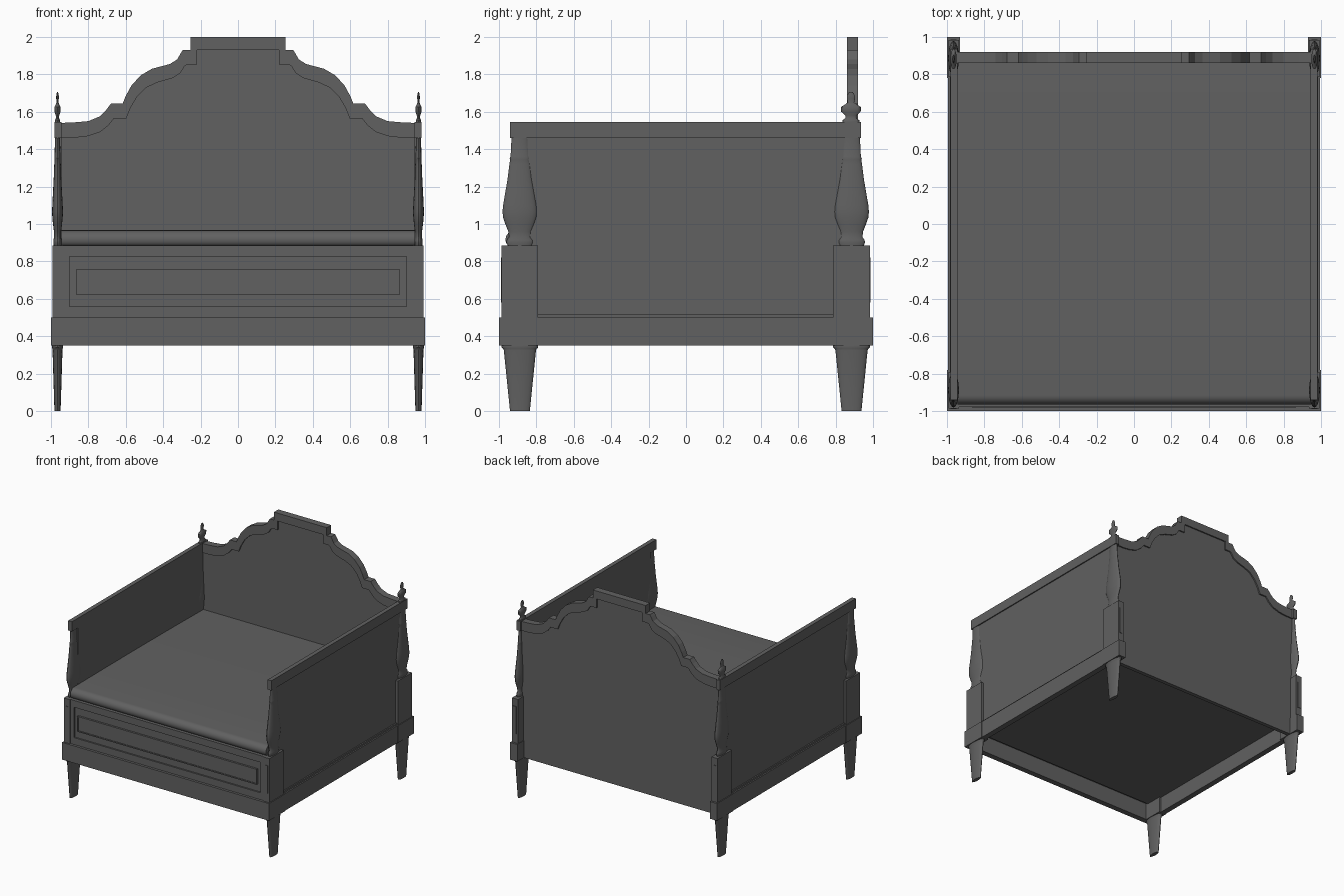
import bpy, bmesh, math

if "Cube" in bpy.data.objects:
    bpy.data.objects.remove(bpy.data.objects["Cube"])

mat = bpy.data.materials.new("dark grey")
mat.diffuse_color = (0.12, 0.12, 0.12, 1)
mat.use_nodes = True
mat.node_tree.nodes["Principled BSDF"].inputs["Base Color"].default_value = mat.diffuse_color


def finish(name, bm, smooth=False):
    bmesh.ops.recalc_face_normals(bm, faces=bm.faces)
    me = bpy.data.meshes.new(name)
    bm.to_mesh(me)
    bm.free()
    me.materials.append(mat)
    ob = bpy.data.objects.new(name, me)
    bpy.context.collection.objects.link(ob)
    if smooth:
        bpy.ops.object.select_all(action='DESELECT')
        ob.select_set(True)
        bpy.context.view_layer.objects.active = ob
        bpy.ops.object.shade_smooth_by_angle(angle=math.radians(35))
    return ob


def box(name, x0, x1, y0, y1, z0, z1):
    bm = bmesh.new()
    bmesh.ops.create_cube(bm, size=1)
    for v in bm.verts:
        v.co = ((x0 + x1) / 2 + v.co.x * (x1 - x0),
                (y0 + y1) / 2 + v.co.y * (y1 - y0),
                (z0 + z1) / 2 + v.co.z * (z1 - z0))
    return finish(name, bm)


def prism(name, pts, axis, a, b, smooth=False):
    """Extrude a closed profile along x (pts = y,z) or y (pts = x,z)."""
    bm = bmesh.new()
    place = (lambda p, t: (t, p[0], p[1])) if axis == 'x' else (lambda p, t: (p[0], t, p[1]))
    ra = [bm.verts.new(place(p, a)) for p in pts]
    rb = [bm.verts.new(place(p, b)) for p in pts]
    bm.faces.new(ra)
    bm.faces.new(rb)
    for i in range(len(pts)):
        j = (i + 1) % len(pts)
        bm.faces.new((ra[i], ra[j], rb[j], rb[i]))
    return finish(name, bm, smooth)


def lathe(name, profile, x, y, n=24, flat=0.31):
    """Turned part, (radius, z) profile, flattened across the bed."""
    bm = bmesh.new()
    rings = []
    for r, z in profile:
        rings.append([bm.verts.new((x + flat * r * math.cos(2 * math.pi * k / n),
                                    y + r * math.sin(2 * math.pi * k / n), z)) for k in range(n)])
    for a, b in zip(rings, rings[1:]):
        for k in range(n):
            j = (k + 1) % n
            bm.faces.new((a[k], a[j], b[j], b[k]))
    bm.faces.new(rings[0])
    bm.faces.new(rings[-1])
    return finish(name, bm, True)


def frame(name, x, z0, z1, bx, bz, y0, y1):
    """Rectangular frame in the front plane: two stiles and two rails."""
    box(name + "_top", -x, x, y0, y1, z1 - bz, z1)
    box(name + "_bottom", -x, x, y0, y1, z0, z0 + bz)
    for s, w in ((-1, "left"), (1, "right")):
        a, b = sorted((s * x, s * (x - bx)))
        box(name + "_" + w, a, b, y0, y1, z0 + bz, z1 - bz)


LEG = [(0.053, 0), (0.086, 0.325), (0.09, 0.333), (0.098, 0.34), (0.098, 0.35)]
POST = [(0.065, 0.885), (0.072, 0.90), (0.07, 0.915), (0.058, 0.93), (0.062, 0.96),
        (0.078, 1.0), (0.09, 1.035), (0.093, 1.065), (0.09, 1.1), (0.078, 1.17),
        (0.066, 1.24), (0.056, 1.32), (0.052, 1.345), (0.055, 1.352), (0.05, 1.36), (0.045, 1.46)]
FINIAL = [(0.045, 1.545), (0.045, 1.555), (0.03, 1.565), (0.03, 1.58), (0.052, 1.6),
          (0.054, 1.625), (0.03, 1.64), (0.017, 1.65), (0.022, 1.67), (0.022, 1.685), (0.01, 1.705)]

# Corner posts with legs, blocks and finials
for s, side in ((-1, "left"), (1, "right")):
    def xbox(name, a, b, *yz):
        lo, hi = sorted((s * a, s * b))
        box(side + "_" + name, lo, hi, *yz)

    cx = s * 0.965
    for cy, end in ((-0.888, "front"), (0.885, "back")):
        e = 1 if cy > 0 else -1
        lathe(f"{side}_{end}_leg", LEG, cx, cy)
        lathe(f"{side}_{end}_post", POST, cx, cy)
        xbox(end + "_post_block", 0.935, 0.993, cy - 0.098, cy + 0.098, 0.5, 0.885)
        xbox(end + "_rail_block", 0.93, 1.0, min(e * 0.78, e), max(e * 0.78, e), 0.35, 0.5)
        # slim raised plates on the outer end of the block
        yo = cy + e * 0.098
        xbox(end + "_post_plate", 0.95, 0.98, yo - 0.004, yo + 0.004, 0.58, 0.82)
    lathe(side + "_finial", FINIAL, cx, 0.882)
    # Side panel with rails and bottom moulding
    xbox("side_panel", 0.945, 0.972, -0.86, 0.87, 0.5, 1.46)
    xbox("top_rail", 0.945, 0.982, -0.94, 0.935, 1.46, 1.545)
    xbox("bottom_rail", 0.945, 0.995, -0.79, 0.79, 0.35, 0.5)
    xbox("rail_moulding", 0.965, 0.983, -0.79, 0.79, 0.5, 0.515)

# Front rail and panelled front
box("front_rail", -0.94, 0.94, -1.0, -0.95, 0.35, 0.5)
box("front_panel", -0.94, 0.94, -0.965, -0.93, 0.5, 0.885)
frame("front_frame", 0.94, 0.5, 0.885, 0.04, 0.06, -0.978, -0.96)
frame("front_raised_border", 0.867, 0.622, 0.757, 0.01, 0.01, -0.982, -0.96)
box("front_raised_panel", -0.857, 0.857, -0.977, -0.96, 0.632, 0.747)

# Mattress with rounded front and gently uneven top
arc = [(-0.915 - 0.05 * math.sin(t * math.pi / 12), 0.917 + 0.048 * math.cos(t * math.pi / 12))
       for t in range(0, 13)]
prism("mattress", [(-0.93, 0.49), (0.875, 0.49), (0.875, 0.96), (0.5, 0.965), (0, 0.968), (-0.5, 0.968)]
      + arc[:9] + [(-0.95, 0.885), (-0.93, 0.88)], 'x', -0.945, 0.945, True)

# Headboard outline, left half; mirrored to the right
OUT = [(-0.96, 1.54), (-0.88, 1.543), (-0.8, 1.55), (-0.74, 1.575), (-0.705, 1.61), (-0.68, 1.643),
       (-0.617, 1.643), (-0.6, 1.685), (-0.57, 1.74), (-0.52, 1.795), (-0.46, 1.83), (-0.365, 1.855),
       (-0.325, 1.88), (-0.305, 1.915), (-0.295, 1.93), (-0.255, 1.93), (-0.255, 2.0)]
INN = [(-0.96, 1.46), (-0.88, 1.461), (-0.81, 1.468), (-0.74, 1.49), (-0.695, 1.525), (-0.663, 1.565),
       (-0.597, 1.565), (-0.575, 1.62), (-0.54, 1.68), (-0.49, 1.73), (-0.43, 1.757), (-0.35, 1.78),
       (-0.31, 1.805), (-0.285, 1.845), (-0.27, 1.852), (-0.22, 1.852), (-0.22, 1.93)]


def mirror(pts):
    return pts + [(-x, z) for x, z in reversed(pts)]


prism("headboard_trim", mirror(OUT) + mirror(INN)[::-1], 'y', 0.86, 0.92)
prism("headboard_panel", [(-0.96, 0.35)] + [(x, z + 0.005) for x, z in mirror(INN)] + [(0.96, 0.35)],
      'y', 0.873, 0.908)
